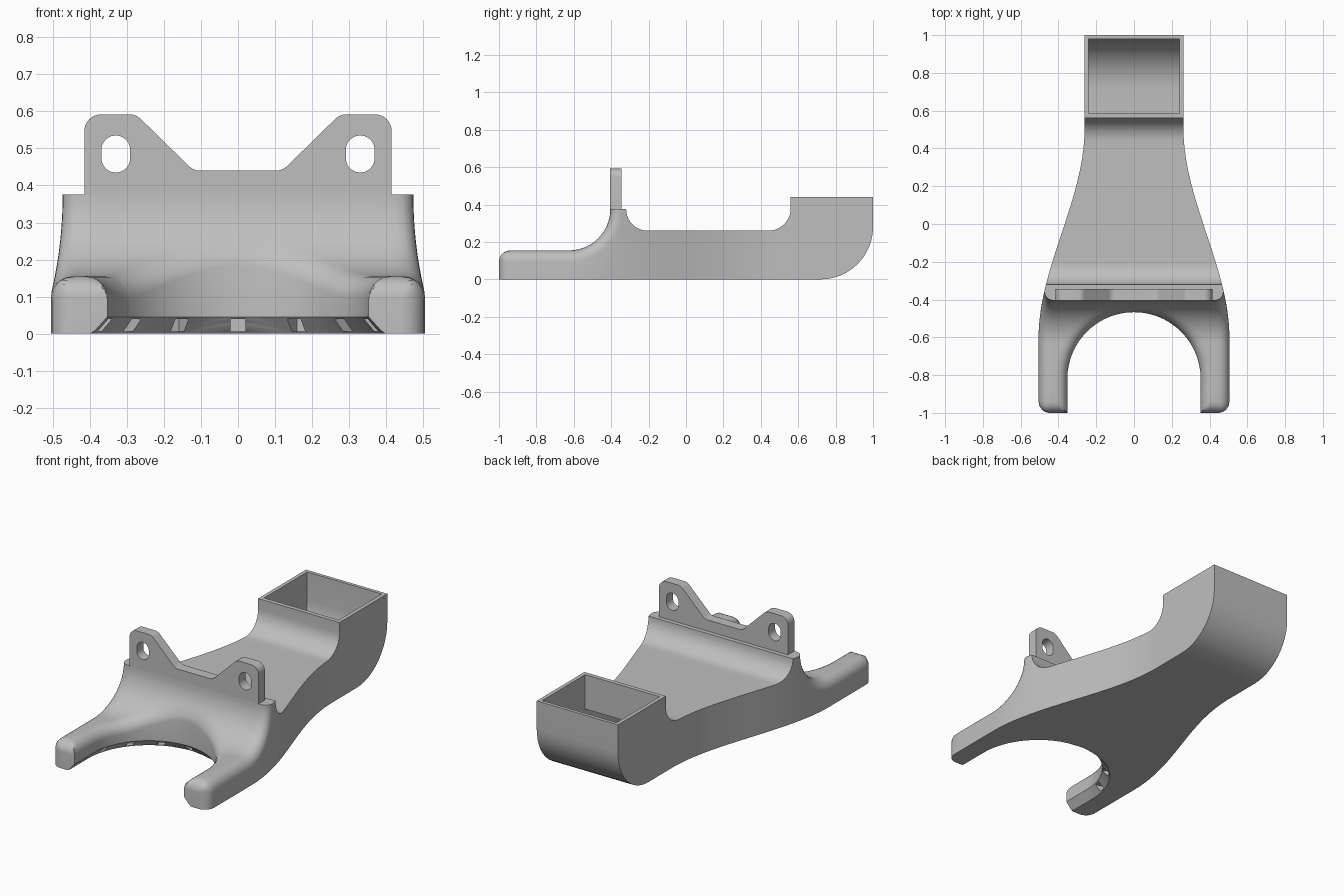
import bpy, bmesh, math
from mathutils import Matrix

if "Cube" in bpy.data.objects:
    bpy.data.objects.remove(bpy.data.objects["Cube"])

grey = bpy.data.materials.new("plain grey")
grey.diffuse_color = (0.52, 0.52, 0.52, 1)
grey.use_nodes = True
grey.node_tree.nodes["Principled BSDF"].inputs["Base Color"].default_value = grey.diffuse_color

YC, R, RND = -0.82, 0.353, 0.06        # fork arc centre, radius, edge rounding
CH, CHZ = 0.04, 0.045                  # chamfer under the fork arc
APEX = YC + R
SY, SR = -0.625, 0.22                  # front slope arc


def finish(bm, name):
    bmesh.ops.remove_doubles(bm, verts=bm.verts, dist=1e-5)
    bmesh.ops.recalc_face_normals(bm, faces=bm.faces)
    me = bpy.data.meshes.new(name)
    bm.to_mesh(me)
    bm.free()
    ob = bpy.data.objects.new(name, me)
    bpy.context.collection.objects.link(ob)
    me.materials.append(grey)
    return ob


def activate(ob):
    bpy.ops.object.select_all(action='DESELECT')
    ob.select_set(True)
    bpy.context.view_layer.objects.active = ob


def quarter(n):
    return [math.pi / 2 * i / n for i in range(n + 1)]


def half_width(y):
    """Plan outline of the duct, with rounded arm tips."""
    t = min(1, max(0, (0.5 - y) / 1.1))
    x = 0.262 + 0.243 * t * t * (3 - 2 * t)
    return x - drop(y + 1, RND)


def drop(d, r):
    """How far a rounded edge falls at distance d from the border."""
    d = max(d, 0)
    return r - math.sqrt(max(0, r * r - (r - d) ** 2)) if d < r else 0


def inner_x(y, d):
    if y <= YC:
        return R + d
    return math.sqrt(max(0, (R + d) ** 2 - (y - YC) ** 2))


def inner_dist(x, y):
    return x - R if y <= YC else math.hypot(x, y - YC) - R


# stations along the top profile: y, z, slope angle, is front
steps = [0, 0.0015, 0.006, 0.014, 0.025, 0.04, 0.06]
ys = [-1 + s for s in steps] + [APEX + s for s in steps[:-1]]
ys += [YC + R * math.sin(a) for a in quarter(16)]
ys += [SY + SR * math.sin(a) for a in quarter(16)] + [-0.88]
stations = []
for y in sorted(ys):
    if stations and y - stations[-1][0] < 2e-4:
        continue
    phi = math.asin(min(1, max(0, (y - SY) / SR)))
    stations.append((y, 0.155 + SR * (1 - math.cos(phi)), phi, True))
back = [(-0.205 - 0.115 * math.cos(a), 0.375 - 0.115 * math.sin(a)) for a in quarter(10)]
back += [(-0.205 + 0.645 * i / 14, 0.26) for i in range(1, 14)]
back += [(0.44 + 0.12 * math.sin(a), 0.38 - 0.12 * math.cos(a)) for a in quarter(10)]
back += [(0.56, 0.44)] + [(0.72 + 0.28 * math.sin(a), 0.44) for a in quarter(12)]
stations += [(y, z, 0, False) for y, z in back]


def section(y, z, phi, front):
    """Top and bottom points of one right-hand cross-section."""
    xo = half_width(y)
    w = min(RND, (xo - inner_x(y, 0)) / 2.05)
    lo, hi = inner_x(y, w), xo - w
    xs = [inner_x(y, s * w / RND) for s in steps]
    xs += [lo + (hi - lo) * i / 8 for i in range(1, 8)]
    xs += [xo - s * w / RND for s in reversed(steps)]
    zb = 0 if y < 0.72 else 0.28 - math.sqrt(max(0, 0.28 ** 2 - (y - 0.72) ** 2))
    top, bot = [], []
    for x in xs:
        di, do = inner_dist(x, y), xo - x
        px, py, pz = x, y, z
        if front:
            a = drop(min(di, y + 1), RND * (1 - 0.5 * math.sin(phi)))
            b = drop(do, RND)
            if a >= b:
                pz -= a
            else:
                py += b * math.sin(phi)
                pz -= b * math.cos(phi)
                px += half_width(py) - xo if phi > 0 else 0
        top.append((px, py, pz))
        bot.append((x, y, max(zb, CHZ * (1 - max(di, 0) / CH))))
    return top, bot


# duct body
bm = bmesh.new()
for side in (1, -1):
    rows = []
    for st in stations:
        rows.append([[bm.verts.new((side * x, y, z)) for x, y, z in line]
                     for line in section(*st)])
    n = len(rows[0][0])
    for k in range(len(rows) - 1):
        (t0, b0), (t1, b1) = rows[k], rows[k + 1]
        for j in range(n - 1):
            bm.faces.new((t0[j], t0[j + 1], t1[j + 1], t1[j]))
            bm.faces.new((b0[j], b1[j], b1[j + 1], b0[j + 1]))
        bm.faces.new((t0[-1], b0[-1], b1[-1], t1[-1]))
        if stations[k + 1][0] <= APEX + 1e-4:
            bm.faces.new((t0[0], t1[0], b1[0], b0[0]))
    for t, b in (rows[0], rows[-1]):
        for j in range(n - 1):
            bm.faces.new((t[j], b[j], b[j + 1], t[j + 1]))
body = finish(bm, "duct_body")

# hollow inlet and air channel
bm = bmesh.new()
chan = [(-0.3 + 0.885 * i / 16, 0.24) for i in range(17)] + [(0.585, 0.5)]
chan += [(0.72 + 0.26 * math.sin(a), 0.5) for a in quarter(12)]
loops = []
for y, zt in chan:
    h = half_width(y) - 0.022
    zb = 0.02 if y < 0.72 else 0.28 - math.sqrt(max(0, 0.26 ** 2 - (y - 0.72) ** 2))
    loops.append([bm.verts.new(p) for p in
                  ((-h, y, zb), (h, y, zb), (h, y, zt), (-h, y, zt))])
for a, b in zip(loops, loops[1:]):
    for i in range(4):
        bm.faces.new((a[i], a[(i + 1) % 4], b[(i + 1) % 4], b[i]))
bm.faces.new(loops[0])
bm.faces.new(loops[-1])
channel = finish(bm, "channel_cutter")

# air slots around the fork arc
bm = bmesh.new()
for deg in (-75, -50, -25, 0, 25, 50, 75):
    m = (Matrix.Translation((0, YC, 0.023)) @ Matrix.Rotation(math.radians(deg), 4, 'Z')
         @ Matrix.Translation((0, 0.375, 0)) @ Matrix.Diagonal((0.04, 0.09, 0.034, 1)))
    bmesh.ops.create_cube(bm, size=1, matrix=m)
slots = finish(bm, "slot_cutter")

for cutter in (channel, slots):
    cutter.hide_render = True
    mod = body.modifiers.new("cut", 'BOOLEAN')
    mod.operation, mod.solver, mod.object = 'DIFFERENCE', 'EXACT', cutter
    activate(body)
    bpy.ops.object.modifier_apply(modifier=mod.name)
    bpy.data.objects.remove(cutter)


def rounded(points):
    """Polygon with (x, z, radius) corners rounded by arcs."""
    out = []
    for i, (x, z, r) in enumerate(points):
        if r == 0:
            out.append((x, z))
            continue
        px, pz, _ = points[i - 1]
        nx, nz, _ = points[(i + 1) % len(points)]
        la, lb = math.hypot(px - x, pz - z), math.hypot(nx - x, nz - z)
        ax, az, bx, bz = (px - x) / la, (pz - z) / la, (nx - x) / lb, (nz - z) / lb
        half = math.acos(ax * bx + az * bz) / 2
        t = r / math.tan(half)
        for s in range(9):                 # conic arc matching the corner circle
            u = s / 8
            w = math.sin(half)
            c0, c1, c2 = (1 - u) ** 2, 2 * u * (1 - u) * w, u * u
            q = c0 + c1 + c2
            out.append((x + t * (c0 * ax + c2 * bx) / q, z + t * (c0 * az + c2 * bz) / q))
    return out


# mounting plate with two ears and bolt holes
right = [(0.415, 0.36, 0), (0.415, 0.592, 0.045), (0.275, 0.592, 0.045), (0.12, 0.44, 0.045)]
outline = rounded(right + [(-x, z, r) for x, z, r in reversed(right)])
curve = bpy.data.curves.new("mounting_plate", 'CURVE')
curve.dimensions, curve.fill_mode, curve.extrude = '2D', 'BOTH', 0.03
holes = []
for cx in (-0.33, 0.33):
    holes.append([(cx + 0.039 * math.cos(a), 0.485 + 0.039 * math.sin(a)
                   + (0.011 if i < 16 else -0.011))
                  for i, a in enumerate(math.pi * (k + 0.5) / 16 for k in range(32))])
for pts in [outline] + holes:
    sp = curve.splines.new('POLY')
    sp.points.add(len(pts) - 1)
    for p, (x, z) in zip(sp.points, pts):
        p.co = (x, z, 0, 1)
    sp.use_cyclic_u = True
plate = bpy.data.objects.new("mounting_plate", curve)
bpy.context.collection.objects.link(plate)
plate.rotation_euler = (math.pi / 2, 0, 0)
plate.location = (0, -0.375, 0)
curve.materials.append(grey)
activate(plate)
bpy.ops.object.convert(target='MESH')

for ob in (body, plate):
    activate(ob)
    bpy.ops.object.shade_smooth_by_angle(angle=math.radians(32))
